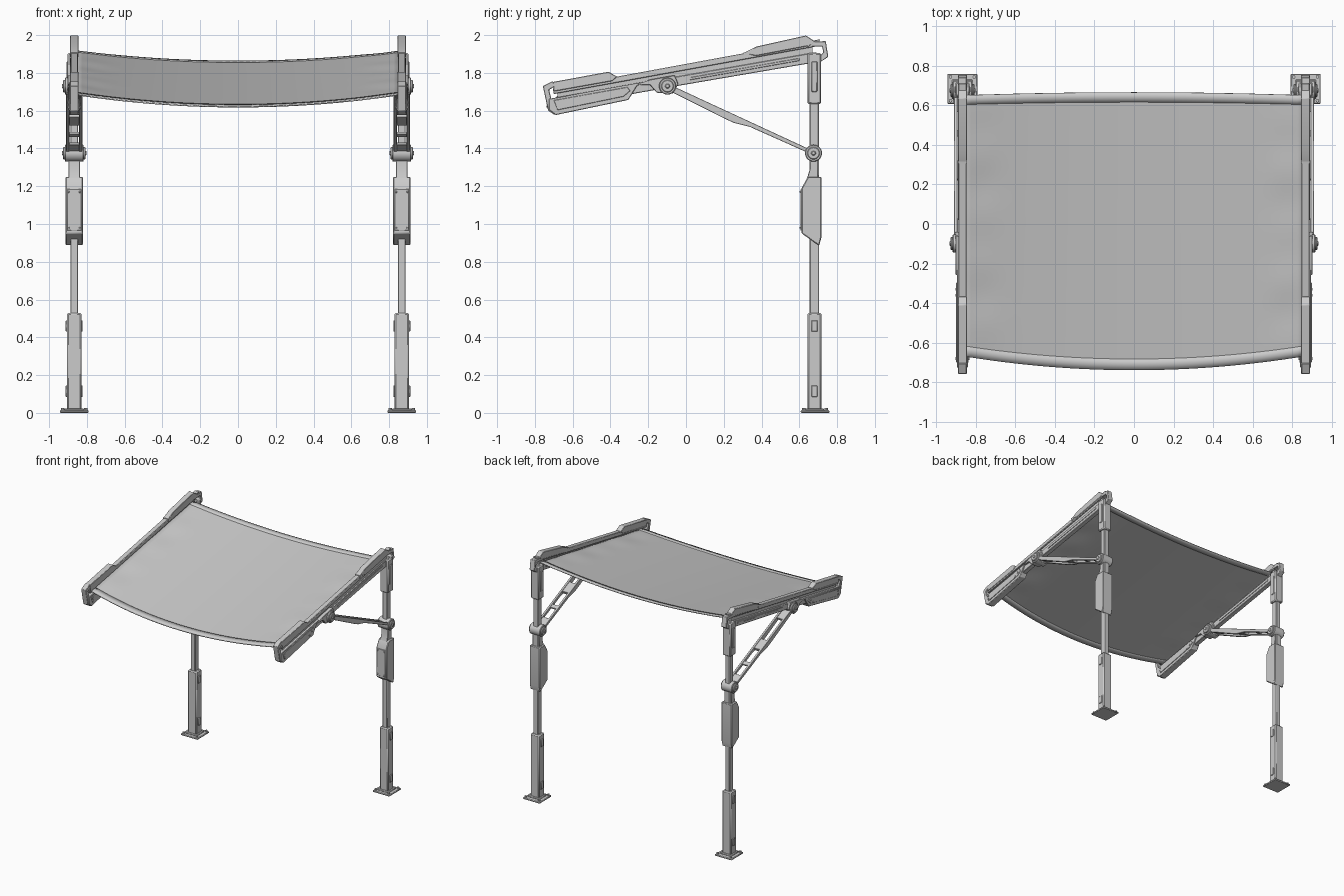
import bpy, bmesh, math
from mathutils import Vector, Matrix

if "Cube" in bpy.data.objects:
    bpy.data.objects.remove(bpy.data.objects["Cube"])

CX, CY = 0.867, 0.68          # post axis (right side; left side is mirrored)


def finish(name, bm, bevel=0.004, mirror=True, angle=35):
    bmesh.ops.recalc_face_normals(bm, faces=bm.faces)
    me = bpy.data.meshes.new(name)
    bm.to_mesh(me)
    bm.free()
    ob = bpy.data.objects.new(name, me)
    bpy.context.collection.objects.link(ob)
    bpy.context.view_layer.objects.active = ob
    ob.select_set(True)
    bpy.ops.object.shade_smooth_by_angle(angle=math.radians(angle))
    ob.select_set(False)
    if bevel:
        b = ob.modifiers.new("bevel", "BEVEL")
        b.width, b.segments, b.limit_method = bevel, 1, 'ANGLE'
    if mirror:
        ob.modifiers.new("mirror", "MIRROR")
    return ob


def add_box(bm, x0, x1, y0, y1, z0, z1):
    m = Matrix.Translation(((x0 + x1) / 2, (y0 + y1) / 2, (z0 + z1) / 2))
    bmesh.ops.create_cube(bm, size=1, matrix=m @ Matrix.Diagonal((x1 - x0, y1 - y0, z1 - z0, 1)))


def add_profile(bm, pts, x0, x1):
    """Extrude a y-z outline from x0 to x1."""
    f = bm.faces.new([bm.verts.new((x0, y, z)) for y, z in pts])
    r = bmesh.ops.extrude_face_region(bm, geom=[f])
    vs = [g for g in r['geom'] if isinstance(g, bmesh.types.BMVert)]
    bmesh.ops.translate(bm, verts=vs, vec=(x1 - x0, 0, 0))


def add_cyl(bm, c, r, x0, x1, axis='X', seg=20):
    rot = Matrix.Rotation(math.pi / 2, 4, 'Y') if axis == 'X' else Matrix()
    mid = (x0 + x1) / 2
    loc = (mid, c[0], c[1]) if axis == 'X' else (c[0], c[1], mid)
    bmesh.ops.create_cone(bm, cap_ends=True, segments=seg, radius1=r, radius2=r,
                          depth=x1 - x0, matrix=Matrix.Translation(loc) @ rot)


def box_part(name, hx, hy, z0, z1, bevel=0.004, cy=CY):
    bm = bmesh.new()
    add_box(bm, CX - hx, CX + hx, cy - hy, cy + hy, z0, z1)
    return finish(name, bm, bevel)


def profile_part(name, pts, hw, bevel=0.003):
    bm = bmesh.new()
    add_profile(bm, pts, CX - hw, CX + hw)
    return finish(name, bm, bevel)


# posts and their sleeves
box_part("base_plate", 0.076, 0.076, 0, 0.014, 0.004, 0.683)
box_part("base_collar", 0.052, 0.05, 0.012, 0.024)
box_part("post_pole", 0.021, 0.025, 0.02, 1.7, 0.005)
box_part("lower_sleeve", 0.039, 0.037, 0.014, 0.53, 0.008)
box_part("upper_sleeve", 0.036, 0.036, 1.635, 1.905, 0.007)

bm = bmesh.new()
for sx in (-1, 1):
    for sy in (-1, 1):
        add_cyl(bm, (CX + sx * 0.06, 0.683 + sy * 0.06), 0.009, 0.01, 0.025, 'Z', 8)
finish("base_bolts", bm, 0)

bm = bmesh.new()
for z in (0.085, 0.43):
    add_box(bm, CX - 0.045, CX + 0.045, CY - 0.016, CY + 0.016, z, z + 0.06)
add_box(bm, CX - 0.041, CX + 0.041, CY - 0.015, CY + 0.015, 1.7, 1.86)
finish("sleeve_side_plates", bm, 0.003)

# control housing wrapped round each post
profile_part("housing_body", [(0.612, 1.19), (0.612, 0.95), (0.705, 0.885), (0.717, 0.93),
                              (0.717, 1.25), (0.645, 1.25)], 0.046, 0.005)
profile_part("housing_neck", [(0.64, 1.24), (0.655, 1.29), (0.655, 1.36), (0.7, 1.36),
                              (0.7, 1.24)], 0.031)
bm = bmesh.new()
add_box(bm, CX - 0.038, CX + 0.038, 0.607, 0.62, 0.965, 1.185)
for sx in (-1, 1):
    for z in (0.98, 1.17):
        bmesh.ops.create_cube(bm, size=0.01, matrix=Matrix.Translation((CX + sx * 0.03, 0.606, z)))
finish("housing_front_panel", bm, 0.002)

# hinges: drum, rim and bolt head on each side
H1, H2 = (0.675, 1.375), (-0.098, 1.73)
bm = bmesh.new()
for c in (H1, H2):
    add_cyl(bm, c, 0.045, CX - 0.05, CX + 0.05, seg=28)
    add_cyl(bm, c, 0.033, CX - 0.06, CX + 0.06, seg=28)
    add_cyl(bm, c, 0.014, CX - 0.066, CX + 0.066, seg=6)
finish("hinge_drums", bm, 0.004)

# diagonal brace: two side bars joined by cross blocks
a, b = Vector(H2), Vector(H1)
d = (b - a).normalized()
n = Vector((-d.y, d.x))


def along(t, off):
    return tuple(a.lerp(b, t) + n * off)


bm = bmesh.new()
outline = [along(0, 0.012), along(1, 0.01), along(1, -0.01), along(0.57, -0.014),
           along(0.47, -0.03), along(0.4, -0.03), along(0, -0.018)]
for x in (-0.043, 0.025):
    add_profile(bm, outline, CX + x, CX + x + 0.018)
for t0, t1, lo in ((0.05, 0.16, -0.014), (0.42, 0.54, -0.018), (0.7, 0.74, -0.007), (0.86, 0.95, -0.007)):
    add_profile(bm, [along(t0, 0.007), along(t1, 0.007), along(t1, lo), along(t0, lo)],
                CX - 0.03, CX + 0.03)
finish("diagonal_brace", bm, 0.002)

# sloping arm: lower rail, upper clamp rail and their covers
profile_part("lower_rail", [(-0.72, 1.662), (0.69, 1.91), (0.71, 1.86), (-0.05, 1.73),
                            (-0.71, 1.612)], 0.019)
profile_part("upper_rail", [(-0.705, 1.718), (0.71, 1.978), (0.7, 1.942), (-0.7, 1.688)], 0.02)
profile_part("rail_core", [(-0.68, 1.70), (0.67, 1.95), (0.67, 1.89), (-0.68, 1.65)], 0.008, 0)
profile_part("hinge_bracket", [(-0.26, 1.738), (-0.19, 1.765), (-0.06, 1.788), (-0.04, 1.74), (-0.07, 1.69),
                               (-0.155, 1.695), (-0.19, 1.735)], 0.036)
profile_part("front_lower_cover", [(-0.725, 1.663), (-0.225, 1.752), (-0.26, 1.73), (-0.305, 1.657),
                                   (-0.69, 1.577), (-0.725, 1.605)], 0.028)
profile_part("front_lower_panel", [(-0.7, 1.655), (-0.31, 1.725), (-0.295, 1.705), (-0.33, 1.675),
                                   (-0.68, 1.603)], 0.032, 0.002)
profile_part("front_upper_cover", [(-0.705, 1.752), (-0.41, 1.806), (-0.365, 1.78), (-0.39, 1.757),
                                   (-0.7, 1.702)], 0.023)
profile_part("rear_upper_cover", [(0.305, 1.905), (0.375, 1.94), (0.635, 1.998), (0.685, 1.965),
                                  (0.66, 1.945), (0.37, 1.89)], 0.023)
profile_part("front_end_cap", [(-0.758, 1.73), (-0.705, 1.757), (-0.695, 1.728), (-0.725, 1.71),
                               (-0.7, 1.61), (-0.695, 1.577), (-0.73, 1.6)], 0.022)
profile_part("rear_end_cap", [(0.64, 1.965), (0.74, 1.968), (0.753, 1.885), (0.71, 1.857),
                              (0.71, 1.89), (0.727, 1.91), (0.72, 1.94), (0.64, 1.937)], 0.022)
profile_part("rail_side_strip", [(0.02, 1.776), (0.6, 1.878), (0.6, 1.864), (0.02, 1.762)], 0.023, 0.002)
profile_part("rail_clip", [(0.305, 1.908), (0.335, 1.914), (0.335, 1.89), (0.305, 1.884)], 0.023, 0)

bm = bmesh.new()
for y, z in ((-0.68, 1.62), (-0.36, 1.678), (-0.33, 1.70), (-0.68, 1.645)):
    add_cyl(bm, (y, z), 0.007, CX - 0.036, CX + 0.036, seg=8)
finish("panel_bolts", bm, 0)

# sagging fabric canopy with light gathers along both rails
NX, NY, W = 48, 40, 0.86


def cloth_point(u, v):
    """u in -1..1 across, v in 0..1 from front to back."""
    bow = 1 - u * u
    y0, y1 = -0.668 - 0.07 * bow, 0.65 + 0.015 * bow
    y = y0 + (y1 - y0) * v
    z = 1.686 + 0.230 * v - bow * (0.065 - 0.01 * v)
    gather = math.exp(-((abs(u) - 0.9) / 0.1) ** 2) * 0.004
    z += gather * math.sin(v * 23 + u) * math.sin(v * 7)
    return Vector((u * W, y, z))


def cloth(name, v0, v1, ny, thick):
    bm = bmesh.new()
    grid = [[bm.verts.new(cloth_point(2 * i / NX - 1, v0 + (v1 - v0) * j / ny))
             for i in range(NX + 1)] for j in range(ny + 1)]
    for j in range(ny):
        for i in range(NX):
            bm.faces.new((grid[j][i], grid[j][i + 1], grid[j + 1][i + 1], grid[j + 1][i]))
    ob = finish(name, bm, 0, False, 50)
    s = ob.modifiers.new("thickness", "SOLIDIFY")
    s.thickness, s.offset = thick, 0
    return ob


cloth("canopy_fabric", 0, 1, NY, 0.004)
cloth("front_hem", 0, 0.04, 2, 0.008)
cloth("rear_hem", 0.965, 1, 2, 0.008)
